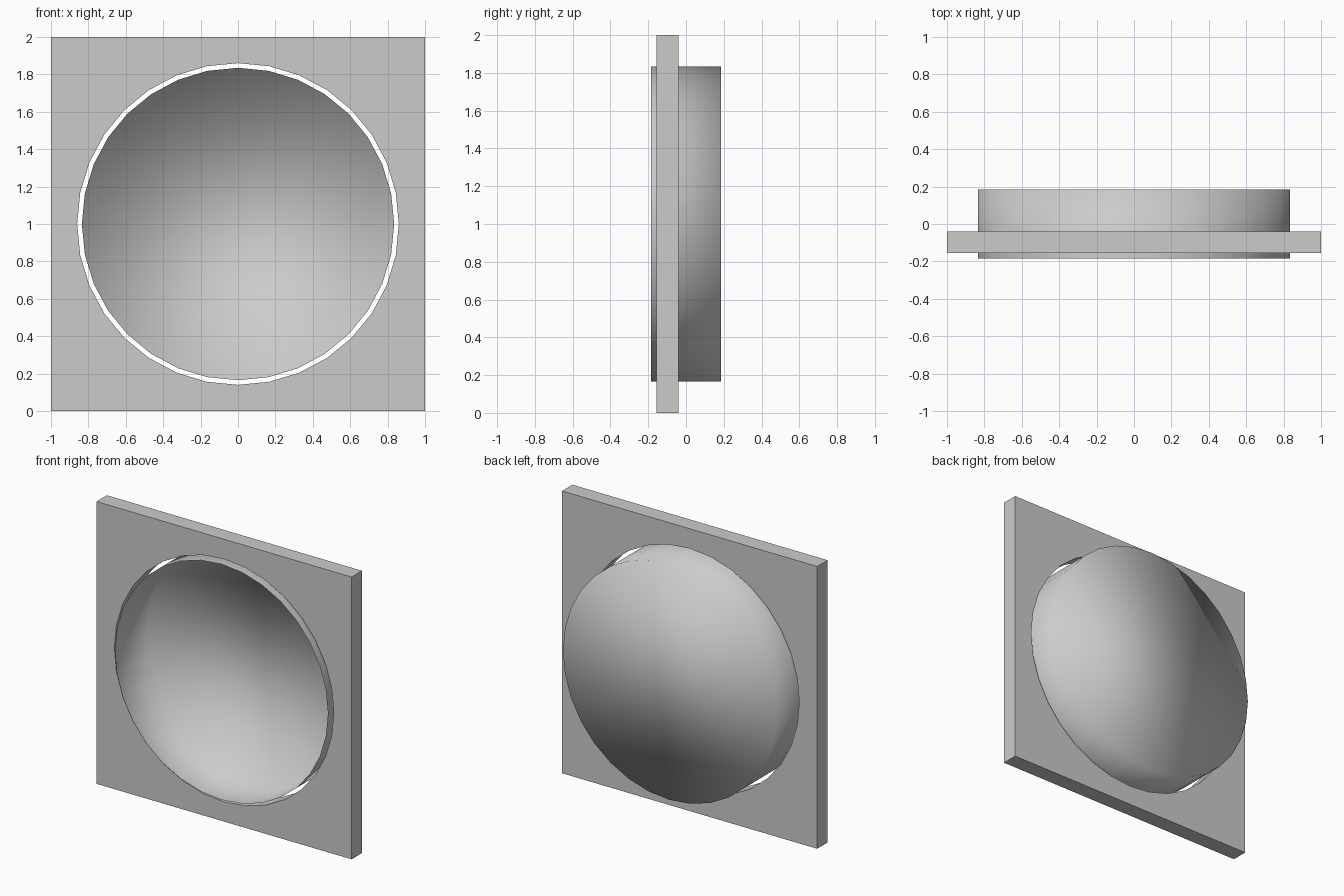
import bpy, bmesh
from math import sin, cos, tau, radians

if "Cube" in bpy.data.objects:
    bpy.data.objects.remove(bpy.data.objects["Cube"])

SIDES = 32


def add_loop(curve, pts):
    """Closed polygon outline in a flat curve."""
    s = curve.splines.new('POLY')
    s.points.add(len(pts) - 1)
    for p, (x, y) in zip(s.points, pts):
        p.co = (x, y, 0, 1)
    s.use_cyclic_u = True
    s.use_smooth = False


# Square plate with a round hole, extruded outline
curve = bpy.data.curves.new("square_plate", 'CURVE')
curve.dimensions = '2D'
curve.fill_mode = 'BOTH'
curve.extrude = 0.058
add_loop(curve, [(-1, -1), (1, -1), (1, 1), (-1, 1)])
add_loop(curve, [(0.86 * cos(tau * i / SIDES), 0.86 * sin(tau * i / SIDES))
                 for i in range(SIDES)])
plate = bpy.data.objects.new("square_plate", curve)
bpy.context.collection.objects.link(plate)
plate.location = (0, -0.098, 1)
plate.rotation_euler = (radians(90), 0, 0)
bpy.context.view_layer.objects.active = plate
plate.select_set(True)
bpy.ops.object.convert(target='MESH')

# Thin round dish: open at the front, closed at the back, smooth all over
bm = bmesh.new()
bmesh.ops.create_cone(bm, cap_ends=True, cap_tris=False, segments=SIDES,
                      radius1=0.835, radius2=0.835, depth=0.37)
bm.normal_update()
bmesh.ops.delete(bm, geom=[f for f in bm.faces if f.normal.z > 0.9],
                 context='FACES_ONLY')
for f in bm.faces:
    f.smooth = True
mesh = bpy.data.meshes.new("round_dish")
bm.to_mesh(mesh)
bm.free()
dish = bpy.data.objects.new("round_dish", mesh)
bpy.context.collection.objects.link(dish)
dish.location = (0, 0, 1)
dish.rotation_euler = (radians(90), 0, 0)
